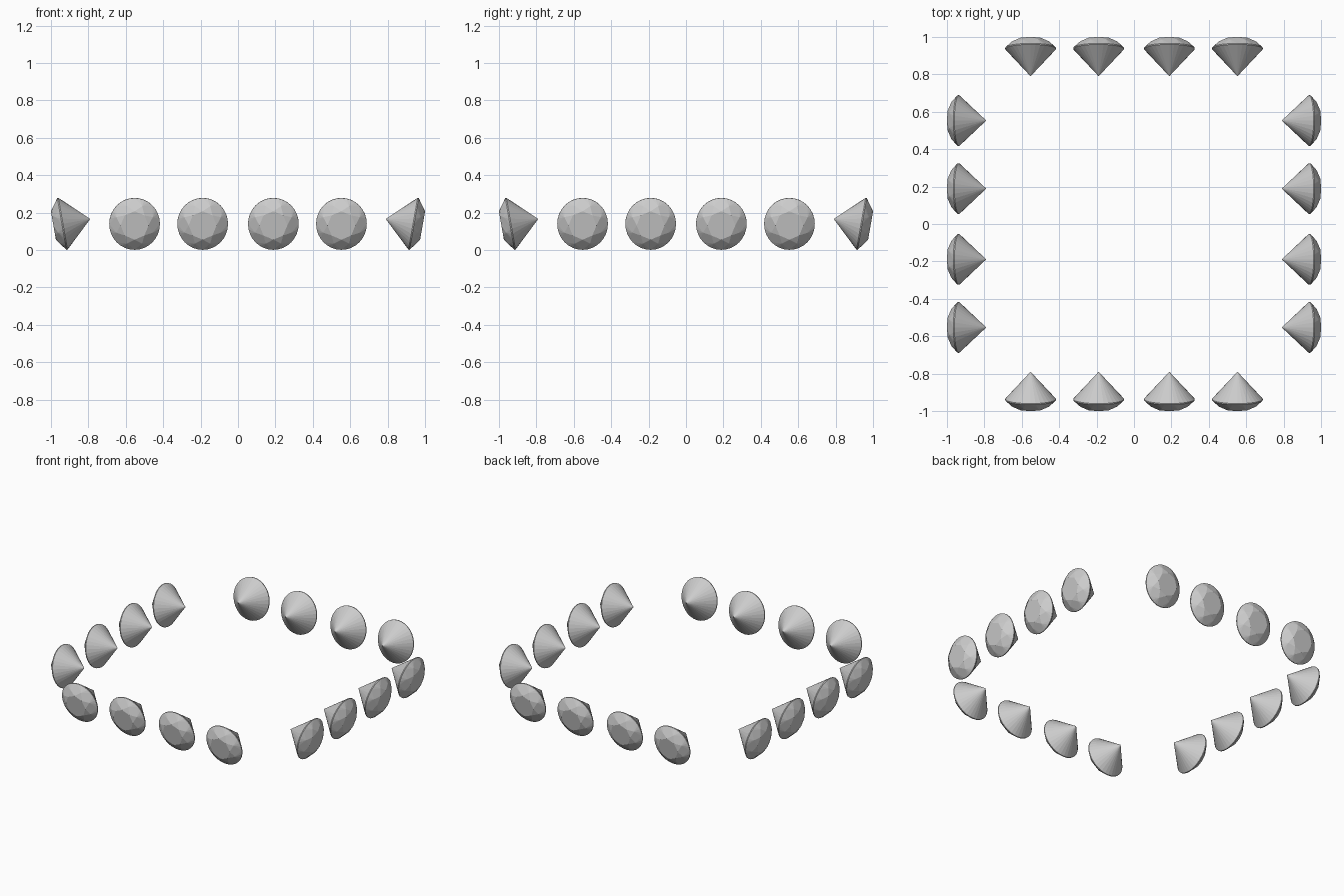
import bpy, bmesh
from math import sin, cos, pi, radians
from mathutils import Matrix, Vector

if "Cube" in bpy.data.objects:
    bpy.data.objects.remove(bpy.data.objects["Cube"])

RX, RZ = 0.1355, 0.1405          # girdle radii: sideways, upright
PAV, GIRDLE, CROWN = 0.148, 0.006, 0.046
TABLE, MID, N = 0.55, 0.78, 32


def gem_mesh():
    bm = bmesh.new()

    def ring(count, r, h, offset=0.0):
        out = []
        for i in range(count):
            a = 2 * pi * (i + offset) / count
            out.append(bm.verts.new((RX * r * cos(a), RZ * r * sin(a), h)))
        return out

    z1 = PAV + GIRDLE
    apex = bm.verts.new((0, 0, 0))
    low = ring(N, 1, PAV)
    high = ring(N, 1, z1)
    mid = ring(8, MID, z1 + 0.62 * CROWN, 0.5)
    top = ring(8, TABLE, z1 + CROWN)
    # pavilion cone and girdle band
    for i in range(N):
        j = (i + 1) % N
        bm.faces.new((apex, low[j], low[i]))
        bm.faces.new((low[i], low[j], high[j], high[i]))
    # crown: star, kite and girdle facets, then the table
    for i in range(8):
        bm.faces.new((top[i], mid[i], top[(i + 1) % 8]))
        bm.faces.new((top[i], mid[i - 1], high[4 * i], mid[i]))
        for k in range(4):
            bm.faces.new((mid[i], high[4 * i + k], high[(4 * i + k + 1) % N]))
    bm.faces.new(top)
    bmesh.ops.recalc_face_normals(bm, faces=bm.faces)
    me = bpy.data.meshes.new("gem")
    bm.to_mesh(me)
    bm.free()
    return me


mesh = gem_mesh()
tilt = radians(10)
# local axes for a front gem: table faces -y and slightly down
axis = Vector((0, -cos(tilt), -sin(tilt)))
side = Vector((1, 0, 0))
up = axis.cross(side)
basis = Matrix((side, up, axis)).transposed().to_4x4()

# four gems on each of the four sides
for s, name in enumerate(("front", "right", "back", "left")):
    for n, x in enumerate((-0.553, -0.189, 0.189, 0.553)):
        ob = bpy.data.objects.new(f"{name}_gem_{n + 1}", mesh)
        bpy.context.collection.objects.link(ob)
        ob.matrix_world = (Matrix.Rotation(s * pi / 2, 4, 'Z')
                           @ Matrix.Translation((x, -0.79, 0.166)) @ basis)
